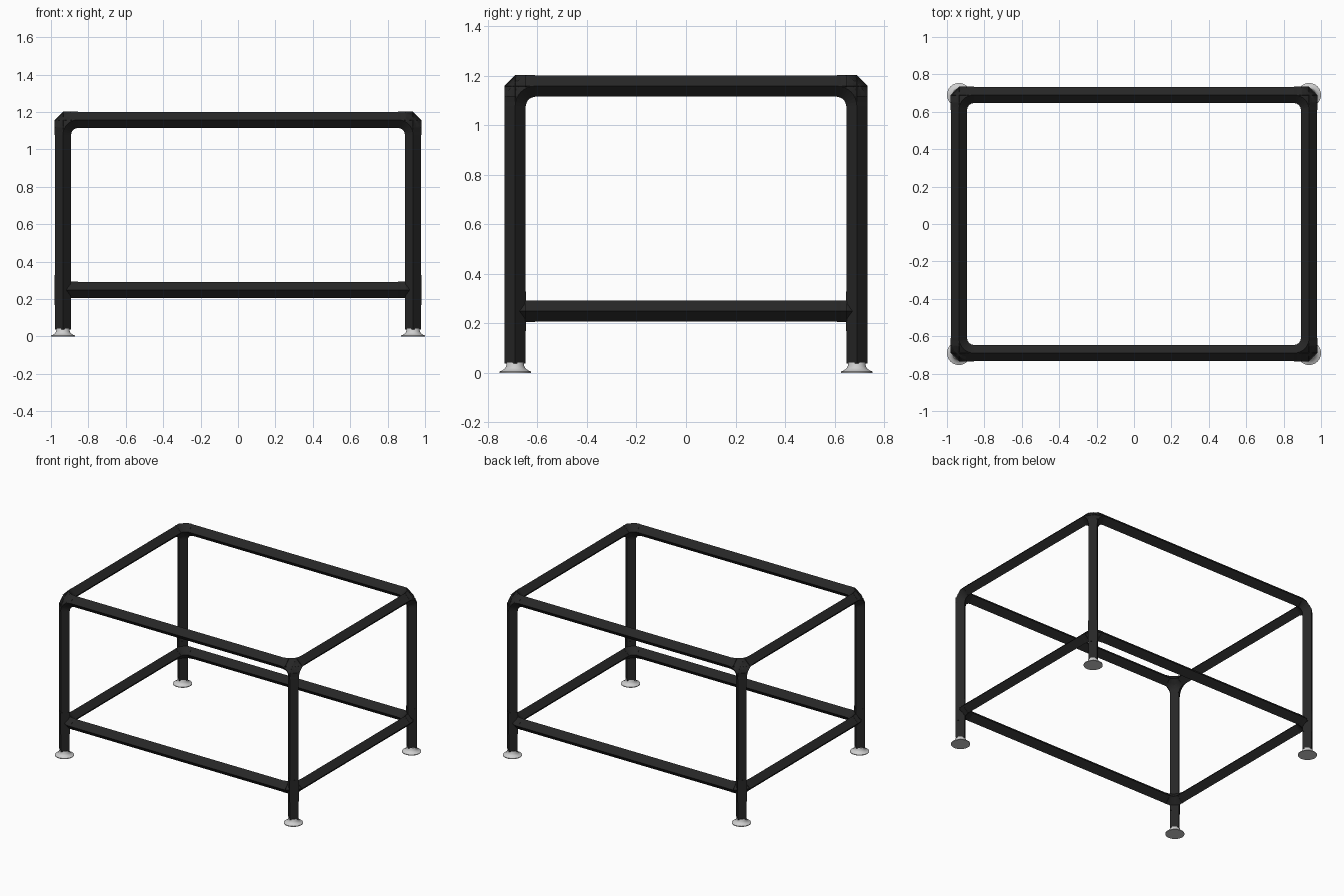
import bpy, bmesh, math
from mathutils import Vector

cube = bpy.data.objects.get("Cube")
if cube:
    bpy.data.objects.remove(cube)

HX, HY = 0.936, 0.69          # leg centre lines
TOP, LOW = 1.158, 0.249       # rail centre heights
ARM = 0.08                    # reach of each corner fitting
R_TUBE, R_FIT = 0.0425, 0.044
X, Y, Z = Vector((1, 0, 0)), Vector((0, 1, 0)), Vector((0, 0, 1))


def material(name, colour, rough):
    m = bpy.data.materials.new(name)
    m.use_nodes = True
    m.diffuse_color = (*colour, 1)
    bsdf = m.node_tree.nodes["Principled BSDF"]
    bsdf.inputs["Base Color"].default_value = (*colour, 1)
    bsdf.inputs["Roughness"].default_value = rough
    return m


BLACK = material("matt black", (0.02, 0.02, 0.02), 0.6)
GREY = material("light grey", (0.62, 0.62, 0.62), 0.5)


def finish(name, bm, mat):
    bmesh.ops.recalc_face_normals(bm, faces=bm.faces)
    me = bpy.data.meshes.new(name)
    bm.to_mesh(me)
    bm.free()
    me.materials.append(mat)
    ob = bpy.data.objects.new(name, me)
    bpy.context.collection.objects.link(ob)
    return ob


def skin(bm, rings):
    """Join rings of points into a closed, capped solid."""
    loops = [[bm.verts.new(p) for p in ring] for ring in rings]
    n = len(loops[0])
    for a, b in zip(loops, loops[1:]):
        for i in range(n):
            j = (i + 1) % n
            bm.faces.new((a[i], a[j], b[j], b[i]))
    bm.faces.new(loops[0])
    bm.faces.new(loops[-1])


def diamond(centre, u, v, r):
    return [centre + u * r, centre + v * r, centre - u * r, centre - v * r]


def straight(bm, a, b, u, v, r):
    skin(bm, [diamond(a, u, v, r), diamond(b, u, v, r)])


def bend(bm, corner, d1, d2):
    """Quarter-circle elbow joining the arms d1 and d2 of a corner."""
    pivot = corner + (d1 + d2) * ARM
    side = d1.cross(d2)
    rings = []
    for i in range(9):
        t = math.pi / 2 * i / 8
        out = -d1 * math.sin(t) - d2 * math.cos(t)
        rings.append(diamond(pivot + out * ARM, out, side, R_FIT))
    skin(bm, rings)


def tube(name, a, b, u, v):
    bm = bmesh.new()
    straight(bm, a, b, u, v, R_TUBE)
    finish(name, bm, BLACK)


# Horizontal rails at both levels
for level, z in (("upper", TOP), ("lower", LOW)):
    for s, side in ((-1, "front"), (1, "back")):
        tube(f"{level}_{side}_rail", Vector((-HX + ARM / 2, s * HY, z)),
             Vector((HX - ARM / 2, s * HY, z)), Y, Z)
    for s, side in ((-1, "right"), (1, "left")):
        tube(f"{level}_{side}_rail", Vector((s * HX, -HY + ARM / 2, z)),
             Vector((s * HX, HY - ARM / 2, z)), X, Z)

for sx, lr in ((-1, "right"), (1, "left")):
    for sy, fb in ((-1, "front"), (1, "back")):
        where = f"{fb}_{lr}"
        base = Vector((sx * HX, sy * HY, 0))
        inx, iny = X * -sx, Y * -sy

        # Leg
        tube(f"{where}_leg", base + Z * 0.038, base + Z * (TOP - ARM / 2), X, Y)

        # Upper three-way corner fitting
        corner = base + Z * TOP
        bm = bmesh.new()
        for d1, d2 in ((inx, iny), (inx, -Z), (iny, -Z)):
            bend(bm, corner, d1, d2)
        finish(f"{where}_upper_corner", bm, BLACK)

        # Lower fitting: sleeve on the leg with a bend between the rails
        corner = base + Z * LOW
        bm = bmesh.new()
        straight(bm, corner - Z * ARM, corner + Z * ARM, X, Y, R_FIT)
        bend(bm, corner, inx, iny)
        finish(f"{where}_lower_corner", bm, BLACK)

        # Flared round foot
        profile = [(0.064, 0), (0.064, 0.005), (0.054, 0.009), (0.043, 0.016),
                   (0.037, 0.025), (0.034, 0.042)]
        bm = bmesh.new()
        skin(bm, [[base + Vector((r * math.cos(k * math.tau / 32),
                                  r * math.sin(k * math.tau / 32), z))
                   for k in range(32)] for r, z in profile])
        foot = finish(f"{where}_foot", bm, GREY)
        bpy.ops.object.select_all(action='DESELECT')
        foot.select_set(True)
        bpy.context.view_layer.objects.active = foot
        bpy.ops.object.shade_smooth_by_angle(angle=math.radians(40))
